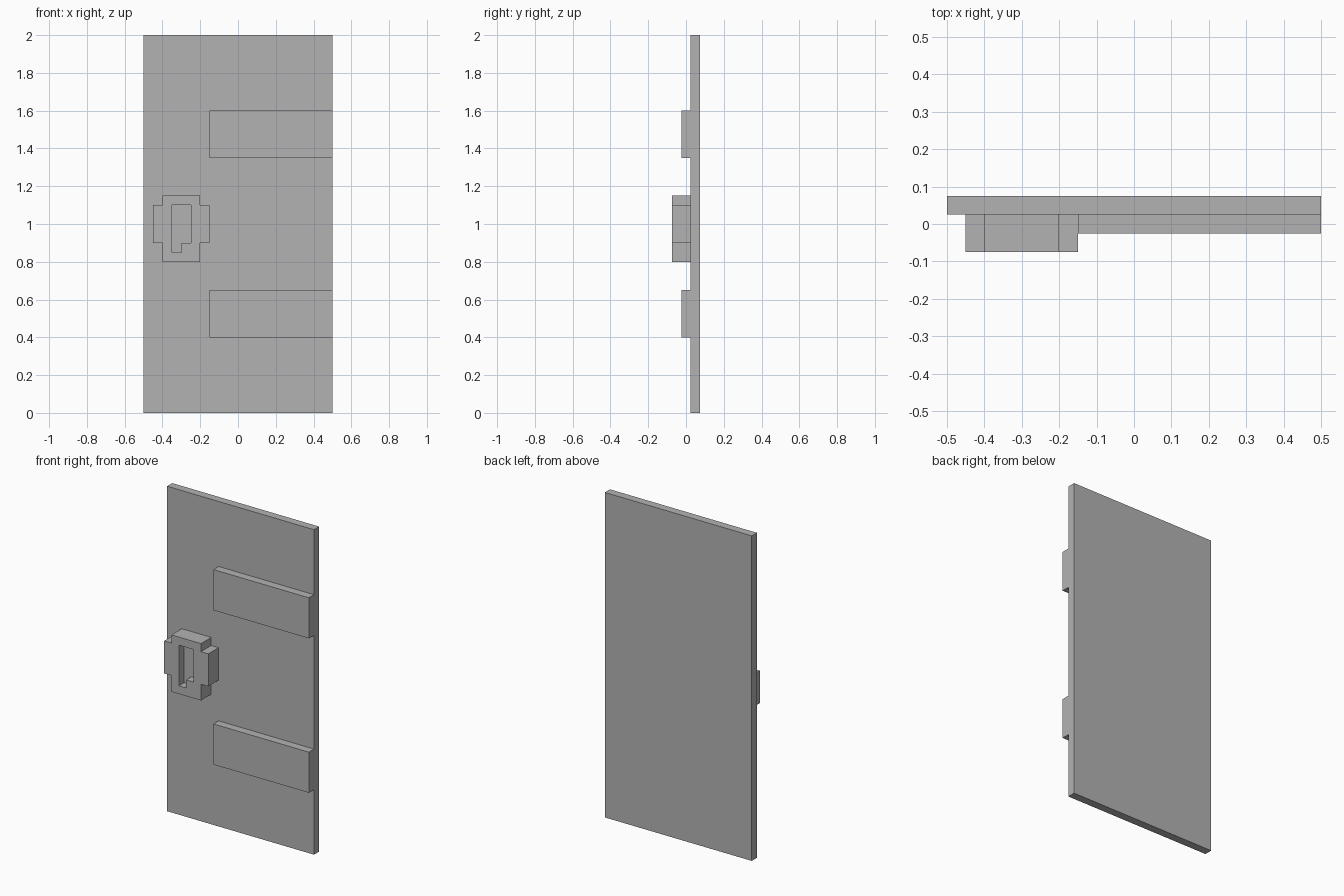
import bpy
import bmesh

cube = bpy.data.objects.get("Cube")
if cube:
    bpy.data.objects.remove(cube, do_unlink=True)

# Single plain grey
GREY = (0.45, 0.45, 0.45, 1)
grey = bpy.data.materials.new("grey")
grey.use_nodes = True
grey.diffuse_color = GREY
grey.node_tree.nodes["Principled BSDF"].inputs["Base Color"].default_value = GREY


def extrude_profile(name, outline, front, back):
    """Solid from an (x, z) outline running from y=front to y=back."""
    bm = bmesh.new()
    face = bm.faces.new([bm.verts.new((x, front, z)) for x, z in outline])
    side = bmesh.ops.extrude_face_region(bm, geom=[face])
    moved = [v for v in side["geom"] if isinstance(v, bmesh.types.BMVert)]
    bmesh.ops.translate(bm, verts=moved, vec=(0, back - front, 0))
    bmesh.ops.recalc_face_normals(bm, faces=bm.faces)
    mesh = bpy.data.meshes.new(name)
    bm.to_mesh(mesh)
    bm.free()
    mesh.materials.append(grey)
    obj = bpy.data.objects.new(name, mesh)
    bpy.context.collection.objects.link(obj)
    return obj


def rectangle(x0, x1, z0, z1):
    return [(x0, z0), (x1, z0), (x1, z1), (x0, z1)]


# Door slab
extrude_profile("door_panel", rectangle(-0.5, 0.5, 0, 2), 0.025, 0.075)

# Hinge straps
for name, base in (("lower_hinge", 0.4), ("upper_hinge", 1.35)):
    extrude_profile(name, rectangle(-0.15, 0.5, base, base + 0.25), -0.025, 0.025)

# Lock plate with stepped corners
lock = extrude_profile("lock_plate", [
    (-0.4, 0.8), (-0.2, 0.8), (-0.2, 0.9), (-0.15, 0.9), (-0.15, 1.1), (-0.2, 1.1),
    (-0.2, 1.15), (-0.4, 1.15), (-0.4, 1.1), (-0.45, 1.1), (-0.45, 0.9), (-0.4, 0.9),
], -0.075, 0.025)

# Keyhole recess, cut halfway into the lock
cutter = extrude_profile("keyhole_cutter", [
    (-0.35, 0.85), (-0.3, 0.85), (-0.3, 0.9), (-0.25, 0.9), (-0.25, 1.1), (-0.35, 1.1),
], -0.1, -0.025)
cutter.hide_render = True
cut = lock.modifiers.new("keyhole", "BOOLEAN")
cut.operation = "DIFFERENCE"
cut.solver = "EXACT"
cut.object = cutter
bpy.context.view_layer.objects.active = lock
bpy.ops.object.modifier_apply(modifier=cut.name)
bpy.data.objects.remove(cutter, do_unlink=True)
